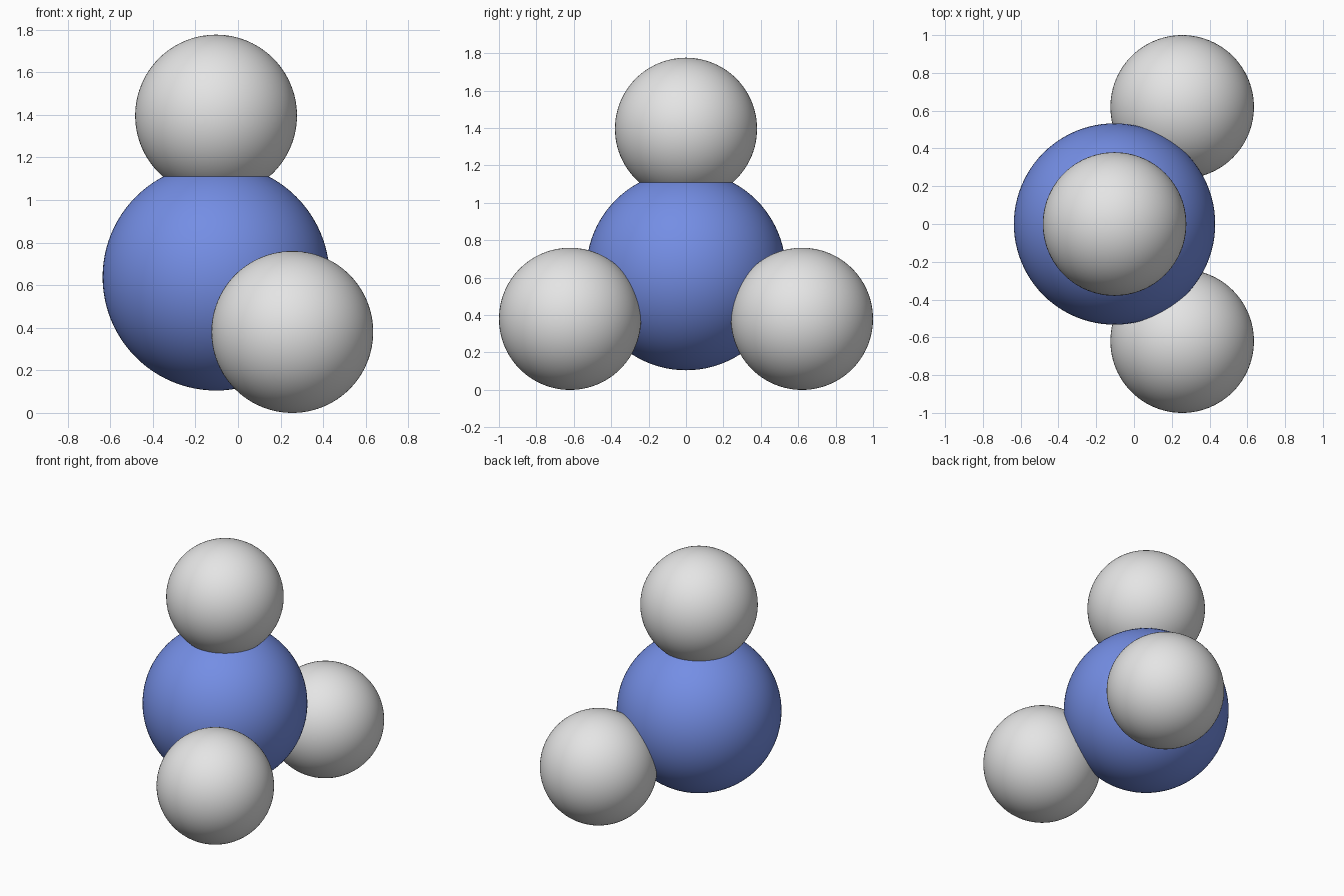
import bpy

cube = bpy.data.objects.get("Cube")
if cube:
    bpy.data.objects.remove(cube, do_unlink=True)


def make_material(name, color):
    mat = bpy.data.materials.new(name)
    mat.use_nodes = True
    mat.diffuse_color = color
    for node in mat.node_tree.nodes:
        if node.type == 'BSDF_PRINCIPLED':
            node.inputs["Base Color"].default_value = color
    return mat


def make_ball(name, center, radius, mat):
    bpy.ops.mesh.primitive_uv_sphere_add(
        segments=96, ring_count=48, radius=radius, location=center)
    ball = bpy.context.object
    ball.name = name
    ball.data.materials.append(mat)
    bpy.ops.object.shade_smooth()
    return ball


blue = make_material("soft blue", (0.175, 0.27, 0.78, 1))
grey = make_material("light grey", (0.78, 0.78, 0.78, 1))

# Large core with a ball on top
core_x = -0.103
make_ball("core_ball", (core_x, 0, 0.638), 0.533, blue)
make_ball("top_ball", (core_x, 0, 1.396), 0.38, grey)

# Mirrored pair of lower balls
for name, side in (("front_ball", -1), ("back_ball", 1)):
    make_ball(name, (0.255, side * 0.62, 0.38), 0.38, grey)
